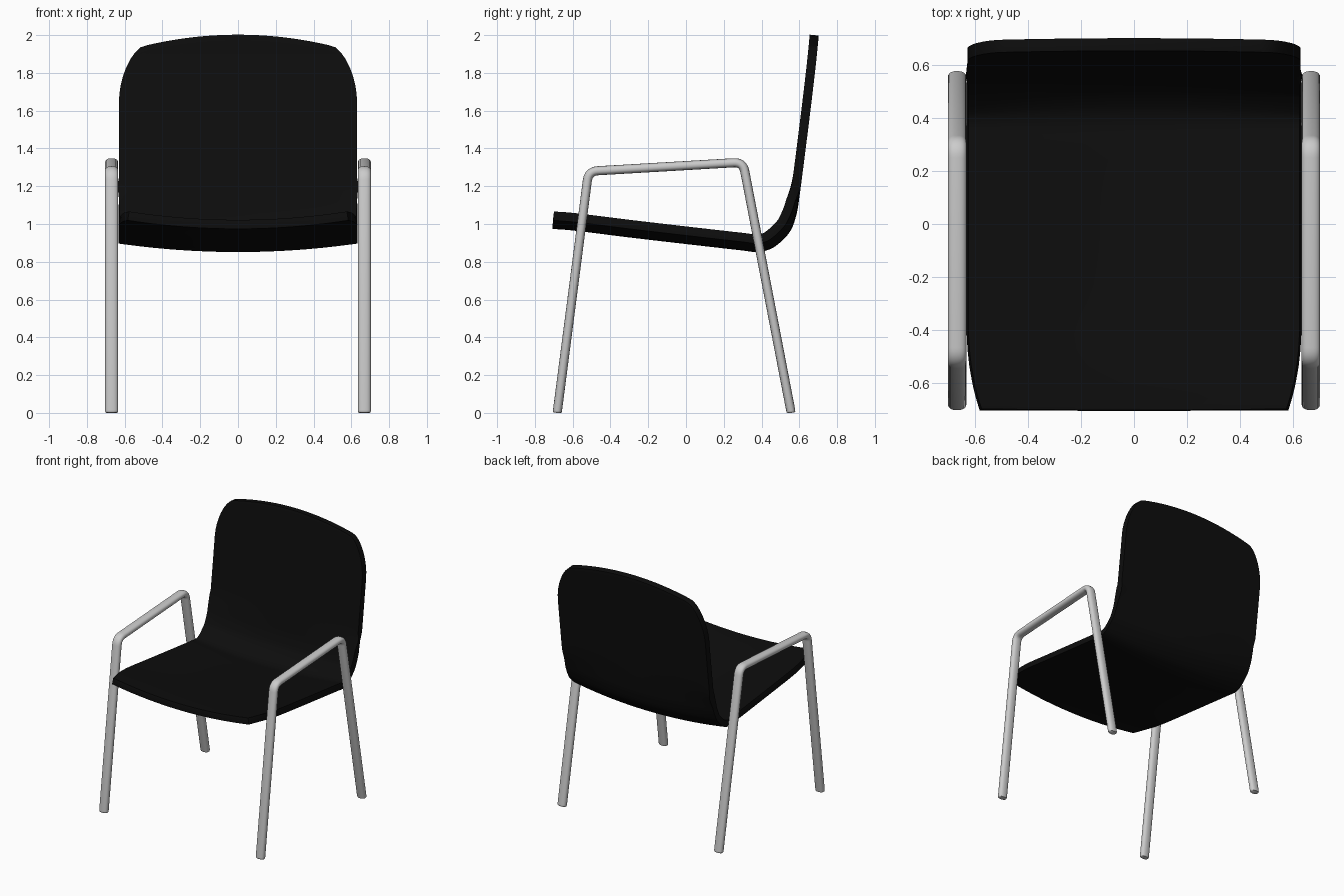
import bpy, bmesh, math
from mathutils import Vector

if "Cube" in bpy.data.objects:
    bpy.data.objects.remove(bpy.data.objects["Cube"])

HALF_W = 0.63      # half width of the shell
BEND_Z = 1.12      # height where the straight backrest starts
DISH = 0.045       # how far the seat sides rise above the middle

# Centre line of the shell in (y, z), front edge to top edge
PROFILE = [(-0.705, 0.998), (-0.6, 0.99), (-0.3, 0.953), (0.0, 0.918), (0.3, 0.884),
           (0.385, 0.876), (0.455, 0.899), (0.53, 0.972), (0.56, 1.05), (0.573, 1.12),
           (0.607, 1.38), (0.637, 1.62), (0.664, 1.85), (0.679, 2.0)]


def smooth_path(pts, n):
    """Catmull-Rom curve through the points."""
    p = [Vector(q) for q in pts]
    p = [2 * p[0] - p[1]] + p + [2 * p[-1] - p[-2]]
    out = []
    for i in range(1, len(p) - 2):
        a, b, c, d = p[i - 1:i + 3]
        m1 = (c - a) * (c - b).length / ((c - b).length + (b - a).length)
        m2 = (d - b) * (c - b).length / ((d - c).length + (c - b).length)
        for k in range(n):
            t = k / n
            out.append((2*t**3 - 3*t**2 + 1) * b + (t**3 - 2*t**2 + t) * m1
                       + (3*t**2 - 2*t**3) * c + (t**3 - t**2) * m2)
    return out + [p[-2]]


def top_height(x):
    """Outline of the backrest top: shallow arch, then rounded corners."""
    x = min(abs(x), HALF_W)
    if x <= 0.5:
        return 2.0 - 0.06 * (x / 0.5) ** 2
    d = min((x - 0.5) / 0.13, 1)
    return 1.65 + 0.29 * (1 - d ** 1.5) ** 0.55


def half_width(y, z):
    """The seat narrows towards its front corners."""
    if z < BEND_Z and y < -0.38:
        return HALF_W - 0.05 * ((-0.38 - y) / 0.325) ** 2.2
    return HALF_W


def y_on_back(line, z):
    for a, b in zip(line, line[1:]):
        if b.y >= z > a.y and a.x > 0.4:
            return a.x + (b.x - a.x) * (z - a.y) / (b.y - a.y)
    return line[-1].x


def finish(name, bm):
    bmesh.ops.recalc_face_normals(bm, faces=bm.faces)
    me = bpy.data.meshes.new(name)
    bm.to_mesh(me)
    bm.free()
    ob = bpy.data.objects.new(name, me)
    bpy.context.collection.objects.link(ob)
    bpy.ops.object.select_all(action='DESELECT')
    ob.select_set(True)
    bpy.context.view_layer.objects.active = ob
    return ob


# Seat and backrest: one dished sheet, thickened and rounded
def make_shell():
    line = smooth_path(PROFILE, 5)
    cols = 36
    bm = bmesh.new()
    grid = []
    for i, p in enumerate(line):
        a, b = line[max(i - 1, 0)], line[min(i + 1, len(line) - 1)]
        tan = (b - a).normalized()
        nrm = Vector((-tan.y, tan.x))
        fade = max(0, min(1, (1.25 - p.y) / 0.3)) if p.x > 0.4 else 1
        row = []
        for j in range(cols + 1):
            t = math.sin((j / cols - 0.5) * math.pi)
            x = t * half_width(p.x, p.y)
            y, z = p
            if z > BEND_Z:
                z = BEND_Z + (z - BEND_Z) * (top_height(x) - BEND_Z) / (2.0 - BEND_Z)
                y = y_on_back(line, z)
            lift = DISH * t * t * fade
            row.append(bm.verts.new((x, y + nrm.x * lift, z + nrm.y * lift)))
        grid.append(row)
    for r, s in zip(grid, grid[1:]):
        for j in range(cols):
            bm.faces.new((r[j], r[j + 1], s[j + 1], s[j]))
    ob = finish("seat_shell", bm)
    sol = ob.modifiers.new("thickness", 'SOLIDIFY')
    sol.thickness = 0.048
    sol.offset = 0
    bev = ob.modifiers.new("soft_edge", 'BEVEL')
    bev.width = 0.012
    bev.segments = 3
    bev.limit_method = 'ANGLE'
    bev.angle_limit = math.radians(50)
    mat = bpy.data.materials.new("black_shell")
    mat.diffuse_color = (0.004, 0.004, 0.004, 1)
    mat.use_nodes = True
    mat.node_tree.nodes["Principled BSDF"].inputs["Base Color"].default_value = mat.diffuse_color
    ob.data.materials.append(mat)
    bpy.ops.object.shade_smooth_by_angle(angle=math.radians(40))


def fillet(a, b, c, r, n=8):
    """Arc-like points that round the corner b."""
    p, q = b + (a - b).normalized() * r, b + (c - b).normalized() * r
    return [(1 - t) ** 2 * p + 2 * t * (1 - t) * b + t * t * q
            for t in (k / n for k in range(n + 1))]


# Leg and armrest frame: flattened oval tube swept along a bent path
def make_frame(name, cx):
    corners = [Vector(v) for v in ((-0.682, 0.0), (-0.516, 1.279), (0.302, 1.327), (0.557, 0.0))]
    a, b, c, d = corners
    path = [a] + fillet(a, b, c, 0.05) + fillet(b, c, d, 0.05) + [d]
    # small rounding rings at the feet
    u, v = (b - a).normalized(), (c - d).normalized()
    path = [a, a + u * 0.004, a + u * 0.012] + path[1:-1] + [d + v * 0.012, d + v * 0.004, d]
    scale = [0.8, 0.94] + [1] * (len(path) - 4) + [0.94, 0.8]
    sides = 24
    bm = bmesh.new()
    rings = []
    for i, p in enumerate(path):
        tan = (path[min(i + 1, len(path) - 1)] - path[max(i - 1, 0)]).normalized()
        nrm = Vector((-tan.y, tan.x))
        ring = []
        for k in range(sides):
            ang = 2 * math.pi * k / sides
            co, si = math.cos(ang), math.sin(ang)
            dx = 0.035 * math.copysign(abs(co) ** 0.85, co) * scale[i]
            dn = 0.024 * math.copysign(abs(si) ** 0.85, si) * scale[i]
            z = max(p.y + nrm.y * dn, 0.0)
            ring.append(bm.verts.new((cx + dx, p.x + nrm.x * dn, z)))
        rings.append(ring)
    for r, s in zip(rings, rings[1:]):
        for k in range(sides):
            m = (k + 1) % sides
            bm.faces.new((r[k], r[m], s[m], s[k]))
    bm.faces.new(rings[0])
    bm.faces.new(rings[-1])
    finish(name, bm)
    bpy.ops.object.shade_smooth_by_angle(angle=math.radians(45))


make_shell()
for side, sx in (("left", -1), ("right", 1)):
    make_frame(side + "_leg_and_armrest", sx * 0.669)
